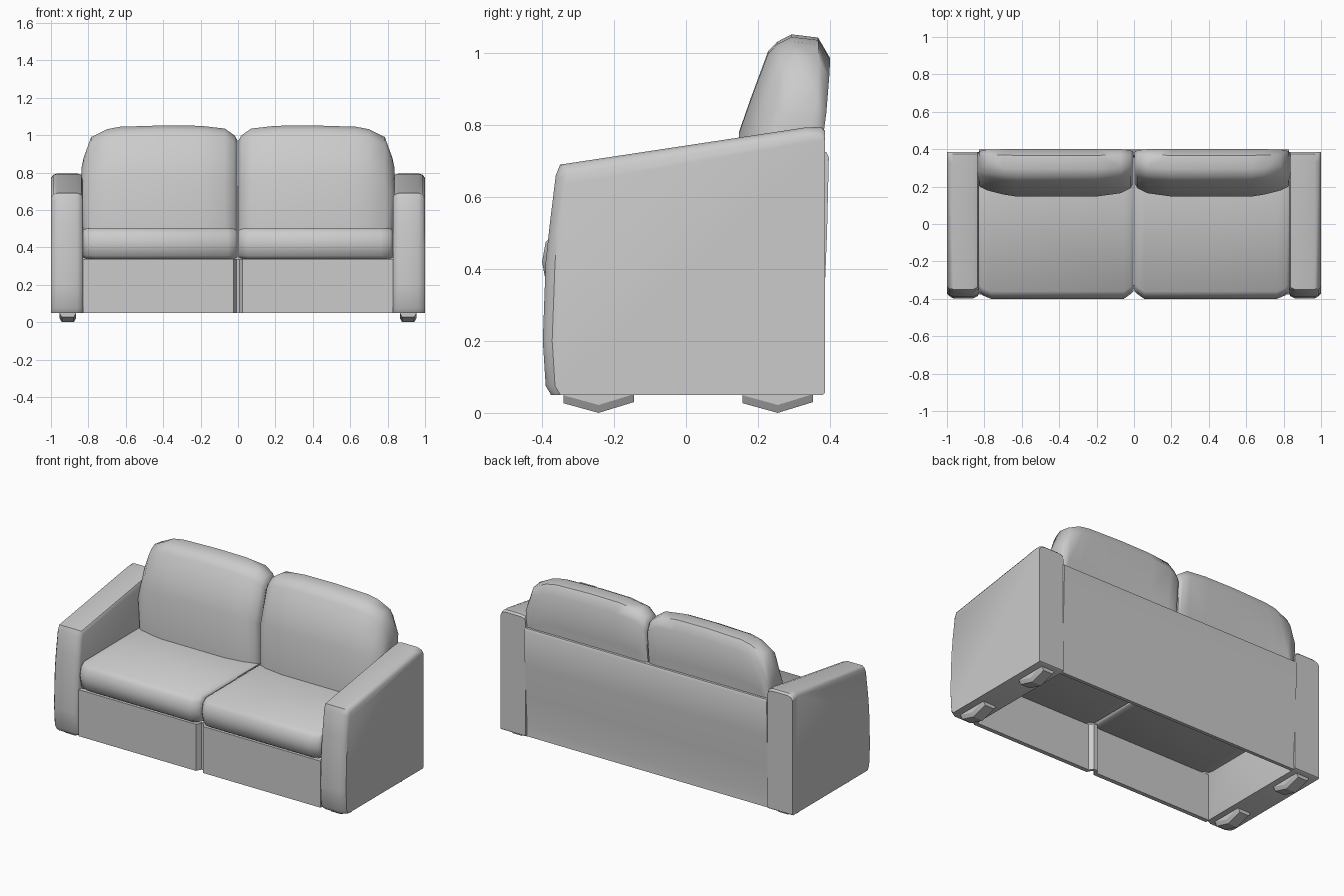
import bpy, bmesh, math

old = bpy.data.objects.get("Cube")
if old:
    bpy.data.objects.remove(old, do_unlink=True)

fabric = bpy.data.materials.new("grey_fabric")
GREY = (0.6, 0.6, 0.6, 1)
fabric.diffuse_color = GREY
fabric.use_nodes = True
fabric.node_tree.nodes["Principled BSDF"].inputs["Base Color"].default_value = GREY


def loft(name, rings, mirror=True, angle=40):
    """Skin a row of closed rings, cap both ends, mirror across x."""
    bm = bmesh.new()
    loops = [[bm.verts.new(p) for p in ring] for ring in rings]
    n = len(loops[0])
    for a, b in zip(loops, loops[1:]):
        for i in range(n):
            j = (i + 1) % n
            bm.faces.new((a[i], a[j], b[j], b[i]))
    bm.faces.new(loops[0][::-1])
    bm.faces.new(loops[-1])
    bmesh.ops.recalc_face_normals(bm, faces=bm.faces)
    mesh = bpy.data.meshes.new(name)
    bm.to_mesh(mesh)
    bm.free()
    mesh.materials.append(fabric)
    ob = bpy.data.objects.new(name, mesh)
    bpy.context.collection.objects.link(ob)
    if mirror:
        mod = ob.modifiers.new("mirror", 'MIRROR')
        mod.use_mirror_merge = False
    bpy.ops.object.select_all(action='DESELECT')
    ob.select_set(True)
    bpy.context.view_layer.objects.active = ob
    bpy.ops.object.shade_smooth_by_angle(angle=math.radians(angle))
    return ob


# Arms: sloping side profile with softened front and top edges
arm = [(-.375, .05), (-.39, .075), (-.398, .2), (-.39, .42), (-.378, .53),
       (-.362, .66), (-.35, .69), (.33, .793), (.375, .795), (.386, .785),
       (.386, .055), (.38, .05)]
rings = []
for x, front, top in [(.828, .026, .025), (.836, .012, .007), (.86, 0, 0),
                      (.965, 0, 0), (.988, .012, .007), (1, .026, .025)]:
    rings.append([(x, y + front if y < -.3 else y, z - top if z > .6 else z)
                  for y, z in arm])
loft("arms", rings)

# Seat cushions: pillowed front edge, slightly pinched sides
seat = [(-.355, .335), (-.388, .355), (-.4, .42), (-.39, .475), (-.36, .503),
        (.2, .505), (.36, .505), (.36, .335)]
rings = []
for x, pull, squash in [(.004, .04, .86), (.018, .025, .95), (.055, 0, 1),
                        (.765, 0, 1), (.812, .02, .96), (.828, .035, .88)]:
    rings.append([(x, y + pull if y < -.3 else y, .42 + (z - .42) * squash)
                  for y, z in seat])
loft("seat_cushions", rings, angle=50)

# Back cushions: u runs front to back, v runs bottom to top
back = [(0, 0), (0, .54), (.13, .7), (.32, .92), (.42, .965), (.58, 1),
        (.87, .985), (1, .89), (.9, .55), (.9, 0)]
rings = []
for x, front, rear, top in [(.004, .215, .385, .975), (.02, .19, .395, 1),
                            (.07, .165, .4, 1.035), (.2, .147, .4, 1.05),
                            (.4, .147, .4, 1.052), (.63, .147, .4, 1.045),
                            (.7, .158, .4, 1.032), (.785, .18, .398, .99),
                            (.825, .2, .39, .88), (.838, .225, .37, .82)]:
    rings.append([(x - (.014 if x > .8 and v == 0 else 0),
                   front + u * (rear - front), .46 + v * (top - .46))
                  for u, v in back])
loft("back_cushions", rings, angle=50)

# Front panel: one sheet folded into a groove at the middle
plan = [(-.83, -.376), (-.025, -.376), (-.008, -.345), (.008, -.345),
        (.025, -.376), (.83, -.376), (.83, -.35), (.03, -.35),
        (.012, -.325), (-.012, -.325), (-.03, -.35), (-.83, -.35)]
loft("front_panel", [[(x, y, z) for x, y in plan] for z in (.05, .338)],
     mirror=False, angle=30)

# Back panel: leans outward toward the top
panel = [(.355, .05), (.376, .05), (.372, .12), (.384, .3), (.392, .5),
         (.397, .71), (.39, .725), (.365, .725)]
loft("back_panel", [[(x, y, z) for y, z in panel] for x in (-.83, .83)],
     mirror=False)

# Feet: shallow wedges under each arm
foot = [(-.098, .055), (-.098, .027), (0, .0), (.098, .03), (.098, .055)]
for name, cy in (("front_feet", -.243), ("rear_feet", .255)):
    rings = []
    for x, lift in [(.865, .022), (.878, 0), (.942, 0), (.955, .022)]:
        rings.append([(x, cy + y, min(.055, z + lift)) for y, z in foot])
    loft(name, rings, angle=30)
